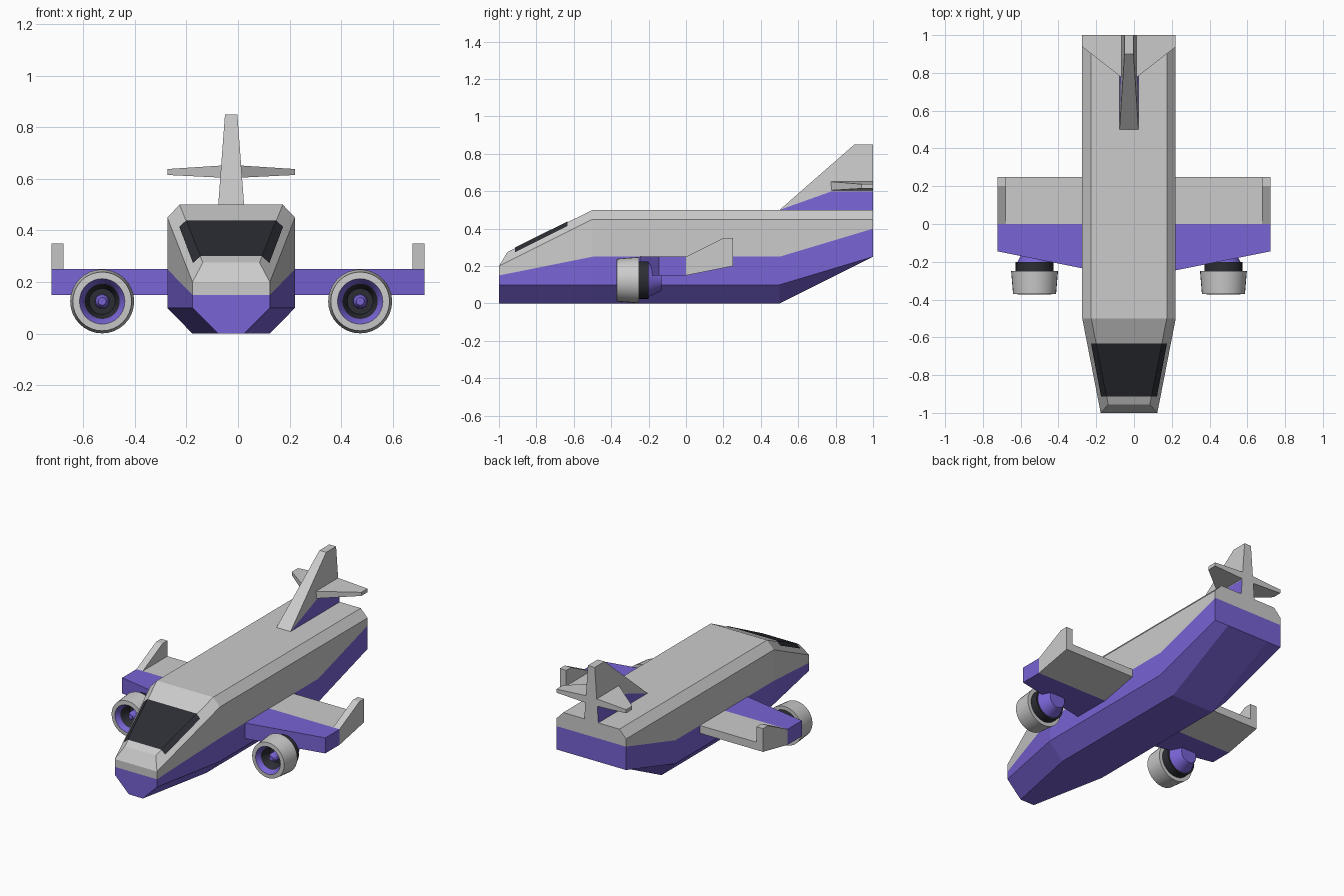
import bpy, bmesh, math

if "Cube" in bpy.data.objects:
    bpy.data.objects.remove(bpy.data.objects["Cube"])

CX = -0.0265          # centre line of the body, slightly left of the wing centre


def material(name, rgb):
    m = bpy.data.materials.new(name)
    m.diffuse_color = (*rgb, 1)
    m.use_nodes = True
    m.node_tree.nodes["Principled BSDF"].inputs["Base Color"].default_value = m.diffuse_color
    return m


MATS = [material("light_grey", (0.8, 0.8, 0.8)),
        material("purple", (0.19, 0.125, 0.66)),
        material("dark", (0.025, 0.027, 0.035))]
GREY, PURPLE, DARK = 0, 1, 2


def build(name, verts, faces, fmats, solid=True):
    me = bpy.data.meshes.new(name)
    me.from_pydata(verts, [], faces)
    for m in MATS:
        me.materials.append(m)
    for p, k in zip(me.polygons, fmats):
        p.material_index = k
    if solid:
        bm = bmesh.new()
        bm.from_mesh(me)
        bmesh.ops.recalc_face_normals(bm, faces=bm.faces)
        bm.to_mesh(me)
        bm.free()
    ob = bpy.data.objects.new(name, me)
    bpy.context.collection.objects.link(ob)
    return ob


def loft(name, rings, seg_mats, caps=((), ())):
    """Skin closed rings; caps give (indices, material) for first and last ring."""
    n = len(rings[0])
    verts = [v for r in rings for v in r]
    faces, fm = [], []
    for k in range(len(rings) - 1):
        for i in range(n):
            j = (i + 1) % n
            faces.append((k*n + i, k*n + j, k*n + n + j, k*n + n + i))
            fm.append(seg_mats[i])
    for base, cap in zip((0, (len(rings) - 1) * n), caps):
        for idx, m in cap:
            faces.append([base + i for i in idx])
            fm.append(m)
    return build(name, verts, faces, fm)


# Fuselage: half sections (half width, z), the nose top edge sits further back
body = [(.15, 0), (.2475, .1), (.2475, .25), (.2475, .45), (.2, .5)]
sections = [
    (-1, [(.05, 0), (.15, .1), (.15, .15), (.15, .2), (.11, .275)]),
    (-.5, body), (.5, body),
    (1, [(.15, .25), (.2475, .25), (.2475, .4), (.2475, .45), (.2, .5)])]
rings = []
for y, sec in sections:
    half = [(w, -.955 if (y == -1 and i == 4) else y, z) for i, (w, z) in enumerate(sec)]
    rings.append([(CX + w, yy, z) for w, yy, z in half]
                 + [(CX - w, yy, z) for w, yy, z in reversed(half)])
cap = [((i, i + 1, 8 - i, 9 - i), PURPLE if i < 2 else GREY) for i in range(4)]
loft("fuselage", rings, [1, 1, 0, 0, 0, 0, 0, 1, 1, 1], (cap, cap[1:]))

# Windscreen wrapped over the nose slope and half of its chamfers
lift = .003
glass = []
for y, inner, zi, outer, zo in ((-.63, .174, .436, .198, .411), (-.91, .119, .297, .145, .271)):
    glass += [(CX + x, y - lift, z + lift) for x, z in
              ((-outer - lift, zo), (-inner, zi), (inner, zi), (outer + lift, zo))]
build("windscreen", glass, [(i, i + 4, i + 5, i + 1) for i in range(3)], [DARK] * 3, False)

# Tail fin: side outline (y, z), tapering with height, purple lower flank
outline = [(.5, .5), (.9, .85), (1, .85), (1, .6), (1, .5), (.78, .6)]
fin = []
for s in (-1, 1):
    fin += [(CX + s * (.05 - (z - .5) * .0743), y, z) for y, z in outline]
faces, fm = [], []
for b in (0, 6):
    faces += [(b, b + 1, b + 2, b + 3, b + 5), (b, b + 5, b + 3, b + 4)]
    fm += [GREY, PURPLE]
for i in range(5):
    j = (i + 1) % 5
    faces.append((i, j, j + 6, i + 6))
    fm.append(GREY)
build("tail_fin", fin, faces, fm)

# Tailplane: tip, centre, tip
quad = [((0, 1, 2, 3), GREY)]
rings = [[(CX + x, y, z0), (CX + x, y, z1), (CX + x, 1, z1), (CX + x, 1, z0)]
         for x, y, z0, z1 in ((-.2475, .938, .615, .638), (0, .745, .603, .654),
                              (.2475, .938, .615, .638))]
loft("tailplane", rings, [GREY] * 4, (quad, quad))

# Lathe profile of an engine: (radius, y) and the material of each following band
profile = [(.001, -.13, PURPLE), (.055, -.13, PURPLE), (.09, -.2, DARK), (.1, -.2, DARK),
           (.1, -.25, GREY), (.124, -.25, GREY), (.114, -.37, GREY), (.088, -.372, PURPLE),
           (.068, -.345, DARK), (.05, -.28, DARK), (.028, -.28, PURPLE),
           (.026, -.32, PURPLE), (.015, -.34, PURPLE), (.001, -.34, PURPLE)]
SEG = 32

for side, s in (("left", -1), ("right", 1)):
    # Wing: purple front half, grey rear half
    tip_cap = [((0, 1, 4, 5), PURPLE), ((1, 2, 3, 4), GREY)]
    rings = [[(s * x, y, z) for y, z in
              ((front, .25), (0, .25), (.25, .25), (.25, .2), (0, .15), (front, .15))]
             for x, front in ((.2, -.2495), (.7225, -.145))]
    loft(side + "_wing", rings, [1, 0, 0, 0, 1, 1], (tip_cap, tip_cap))

    # Winglet
    rings = [[(s * x, y, z) for y, z in ((0, .25), (.2, .35), (.25, .35), (.25, .25))]
             for x in (.677, .7225)]
    loft(side + "_winglet", rings, [GREY] * 4, (quad, quad))

    # Engine
    ex, verts, faces, fm = CX + s * .5, [], [], []
    for r, y, m in profile:
        for k in range(SEG):
            a = 2 * math.pi * k / SEG
            verts.append((ex + r * math.cos(a), y, .125 + r * math.sin(a)))
    for p in range(len(profile) - 1):
        for k in range(SEG):
            j = (k + 1) % SEG
            faces.append((p*SEG + k, p*SEG + j, (p+1)*SEG + j, (p+1)*SEG + k))
            fm.append(profile[p][2])
    ob = build(side + "_engine", verts, faces, fm)
    bpy.ops.object.select_all(action='DESELECT')
    ob.select_set(True)
    bpy.context.view_layer.objects.active = ob
    bpy.ops.object.shade_smooth_by_angle(angle=math.radians(25))
